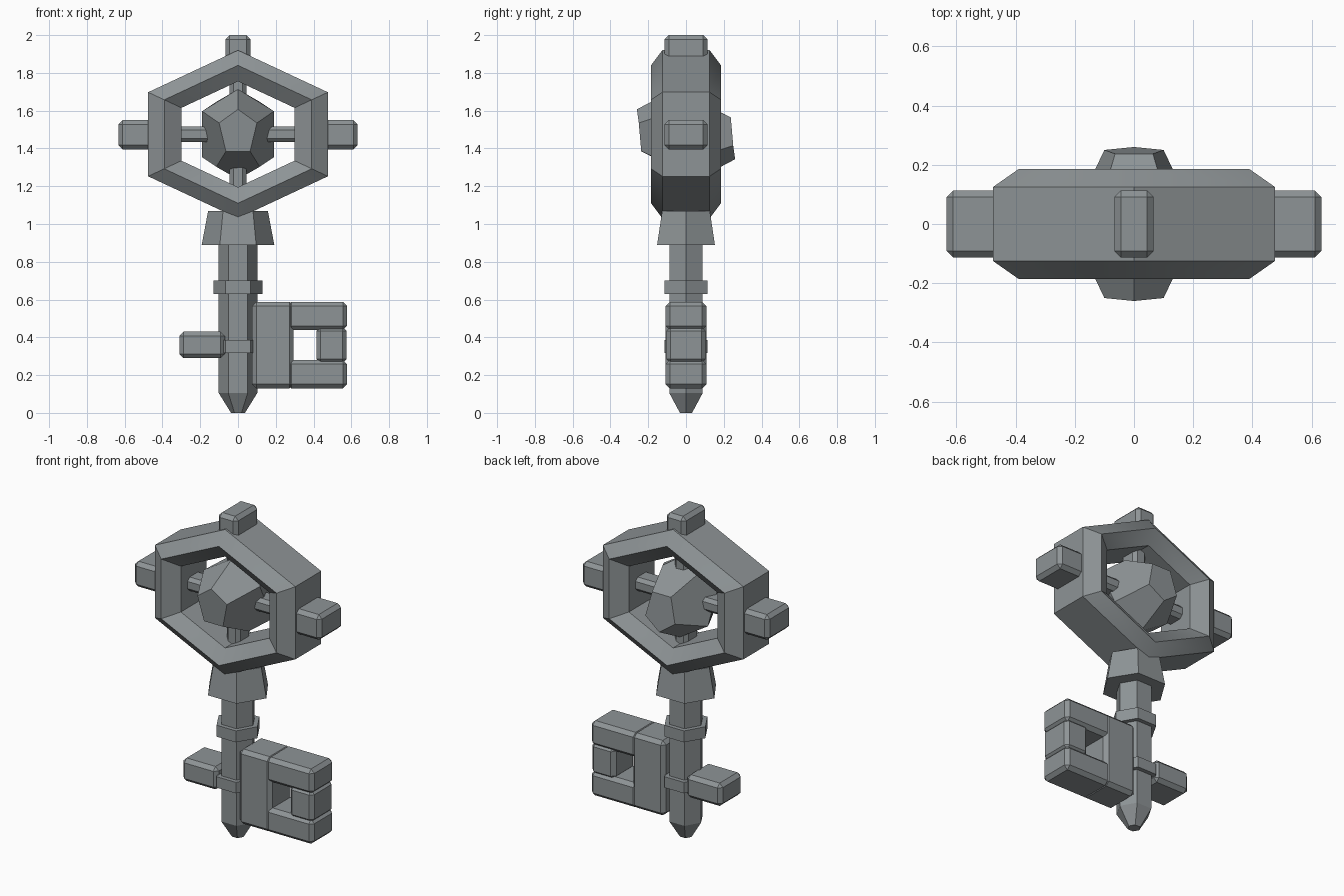
import bpy, bmesh, math
from mathutils import Vector

if "Cube" in bpy.data.objects:
    bpy.data.objects.remove(bpy.data.objects["Cube"])

steel = bpy.data.materials.new("steel grey")
steel.diffuse_color = (0.27, 0.295, 0.305, 1)
steel.use_nodes = True
steel.node_tree.nodes["Principled BSDF"].inputs["Base Color"].default_value = steel.diffuse_color


def finish(name, bm, smooth=None):
    bmesh.ops.recalc_face_normals(bm, faces=bm.faces)
    me = bpy.data.meshes.new(name)
    bm.to_mesh(me)
    bm.free()
    me.materials.append(steel)
    ob = bpy.data.objects.new(name, me)
    bpy.context.collection.objects.link(ob)
    if smooth:
        bpy.ops.object.select_all(action='DESELECT')
        ob.select_set(True)
        bpy.context.view_layer.objects.active = ob
        bpy.ops.object.shade_smooth_by_angle(angle=math.radians(smooth))
    return ob


def block(name, x0, x1, z0, z1, half_y, bevel=0.022):
    """Bevelled box given by its front-view rectangle and half depth."""
    bm = bmesh.new()
    bmesh.ops.create_cube(bm, size=1)
    for v in bm.verts:
        v.co = Vector(((x0 + x1) / 2 + v.co.x * (x1 - x0),
                       v.co.y * 2 * half_y,
                       (z0 + z1) / 2 + v.co.z * (z1 - z0)))
    bmesh.ops.bevel(bm, geom=bm.edges[:], offset=bevel, segments=1,
                    affect='EDGES', profile=0.5)
    return finish(name, bm)


def hex_lathe(name, profile, sy=1.0):
    """Six-sided upright solid from (radius, z) pairs, corners on the x axis."""
    bm = bmesh.new()
    rings = [[bm.verts.new((r * math.cos(k * math.pi / 3),
                            r * math.sin(k * math.pi / 3) * sy, z))
              for k in range(6)] for r, z in profile]
    for a, b in zip(rings, rings[1:]):
        for k in range(6):
            j = (k + 1) % 6
            bm.faces.new((a[k], a[j], b[j], b[k]))
    bm.faces.new(rings[0])
    bm.faces.new(rings[-1])
    return finish(name, bm)


CZ = 1.475  # height of the head's centre

# Hexagonal head ring: six-point section swept round a stretched hexagon
section = [(0.445, -0.125), (0.445, 0.125), (0.365, 0.185),
           (0.28, 0.125), (0.28, -0.125), (0.365, -0.185)]
bm = bmesh.new()
loops = []
for k in range(6):
    a = math.pi / 2 + k * math.pi / 3
    loops.append([bm.verts.new((r * math.cos(a) * 1.235, y, CZ + r * math.sin(a)))
                  for r, y in section])
for k in range(6):
    a, b = loops[k], loops[(k + 1) % 6]
    for i in range(6):
        j = (i + 1) % 6
        bm.faces.new((a[i], a[j], b[j], b[i]))
finish("head_ring", bm, 35)

# Twelve-sided gem: half its corners, the rest mirrored through the centre
front = [(0, -0.26, 0.132), (0.1, -0.25, 0.06), (-0.1, -0.25, 0.06),
         (0.064, -0.237, -0.09), (-0.064, -0.237, -0.09),
         (0, -0.06, 0.238), (0.19, -0.06, 0.122), (-0.19, -0.06, 0.122),
         (0.115, -0.06, -0.172), (-0.115, -0.06, -0.172)]
bm = bmesh.new()
for p in front:
    for s in (1, -1):
        bm.verts.new(Vector(p) * s + Vector((0, 0, CZ)))
bmesh.ops.convex_hull(bm, input=bm.verts[:])
bmesh.ops.dissolve_limit(bm, angle_limit=math.radians(14),
                         verts=bm.verts[:], edges=bm.edges[:])
finish("gem", bm)

# Spokes holding the gem
block("spoke_horizontal", -0.34, 0.34, CZ - 0.042, CZ + 0.042, 0.06, 0.02)
block("spoke_vertical", -0.045, 0.045, CZ - 0.33, CZ + 0.33, 0.06, 0.02)

# Studs on the ring
block("stud_left", -0.633, -0.45, 1.395, 1.55, 0.113)
block("stud_right", 0.45, 0.633, 1.395, 1.55, 0.113)
block("stud_top", -0.066, 0.066, 1.85, 2.0, 0.113)

# Collar, shaft and bands
hex_lathe("collar", [(0.192, 0.89), (0.158, 1.07)], 0.92)
hex_lathe("shaft", [(0.037, 0.0), (0.102, 0.105), (0.102, 1.0)])
hex_lathe("upper_band", [(0.131, 0.63), (0.131, 0.70)])
hex_lathe("lower_band", [(0.131, 0.318), (0.131, 0.385)])

# Key bit and the small tooth opposite
block("bit_slab", 0.075, 0.295, 0.13, 0.588, 0.108)
for name, z0, z1 in (("bit_bar_top", 0.438, 0.588), ("bit_bar_bottom", 0.13, 0.28)):
    block(name, 0.26, 0.577, z0, z1, 0.108)
block("bit_end", 0.415, 0.575, 0.262, 0.456, 0.104)
block("tooth_left", -0.31, -0.07, 0.29, 0.43, 0.108)
